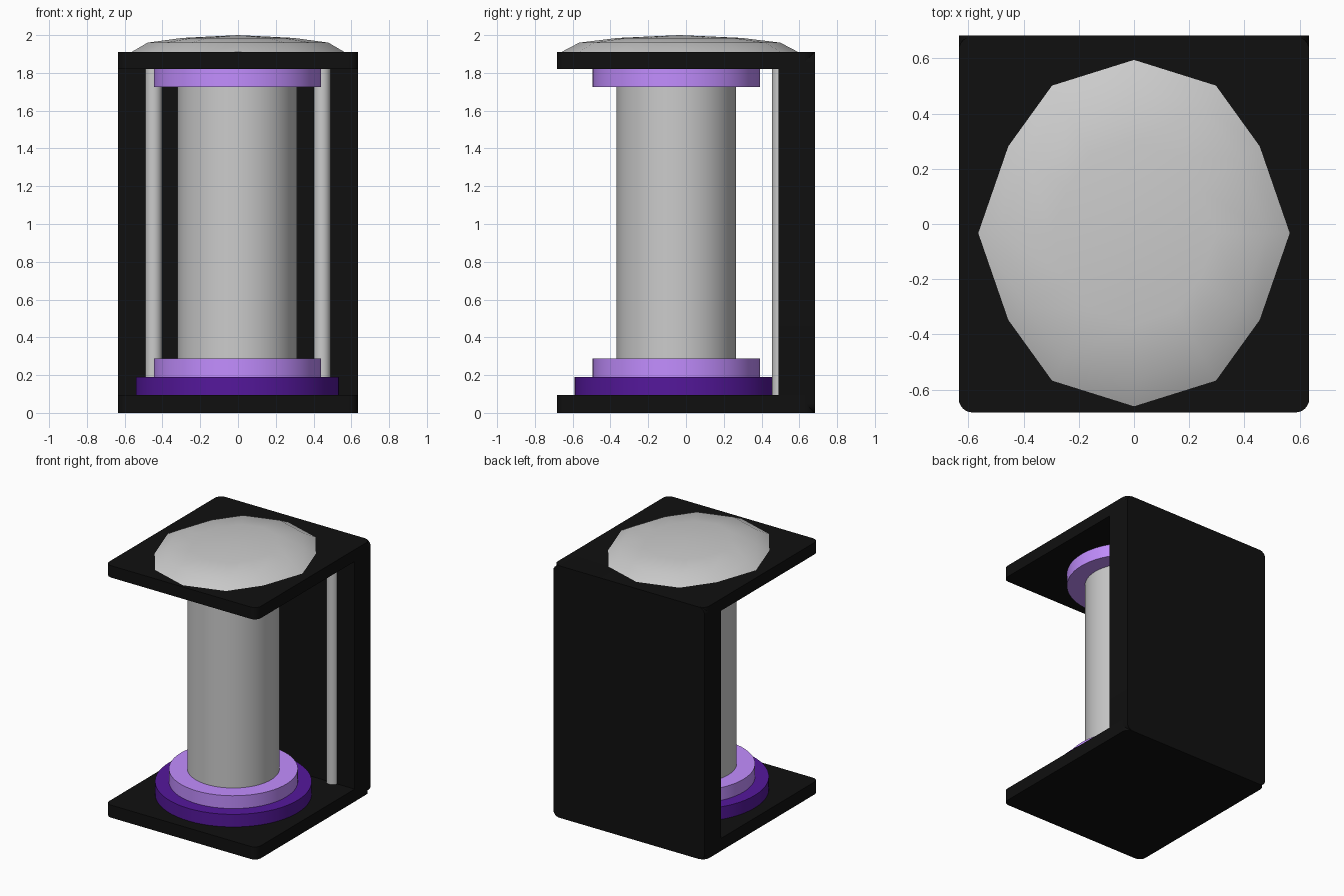
import bpy, bmesh, math
from mathutils import Matrix, Vector

if "Cube" in bpy.data.objects:
    bpy.data.objects.remove(bpy.data.objects["Cube"])


def material(name, rgb):
    m = bpy.data.materials.new(name)
    m.diffuse_color = (*rgb, 1)
    m.use_nodes = True
    m.node_tree.nodes["Principled BSDF"].inputs["Base Color"].default_value = m.diffuse_color
    return m


BLACK = material("black", (0.005, 0.005, 0.005))
LILAC = material("lilac", (0.54, 0.27, 1.0))
VIOLET = material("violet", (0.09, 0.009, 0.33))


def finish(bm, name, mat=None, angle=30):
    bmesh.ops.recalc_face_normals(bm, faces=bm.faces)
    me = bpy.data.meshes.new(name)
    bm.to_mesh(me)
    bm.free()
    ob = bpy.data.objects.new(name, me)
    bpy.context.collection.objects.link(ob)
    if mat:
        me.materials.append(mat)
    bpy.ops.object.select_all(action='DESELECT')
    bpy.context.view_layer.objects.active = ob
    ob.select_set(True)
    bpy.ops.object.shade_smooth_by_angle(angle=math.radians(angle))
    return ob


def rounded_box(name, lo, hi, axis, radius, mat):
    """Box whose four edges along the given axis are rounded."""
    lo, hi = Vector(lo), Vector(hi)
    bm = bmesh.new()
    bmesh.ops.create_cube(bm, size=1, matrix=Matrix.Translation((lo + hi) / 2)
                          @ Matrix.Diagonal((*(hi - lo), 1)))
    edges = [e for e in bm.edges
             if abs(e.verts[0].co[axis] - e.verts[1].co[axis]) > 1e-4]
    bmesh.ops.bevel(bm, geom=edges, offset=radius, segments=6,
                    profile=0.5, affect='EDGES')
    return finish(bm, name, mat)


def cylinder(name, x, y, r, z0, z1, mat=None, sides=64):
    bm = bmesh.new()
    bmesh.ops.create_cone(bm, cap_ends=True, segments=sides, radius1=r, radius2=r,
                          depth=z1 - z0,
                          matrix=Matrix.Translation((x, y, (z0 + z1) / 2)))
    return finish(bm, name, mat)


# Frame: base plate, top plate and back panel
for name, z0, z1 in (("base_plate", 0, 0.095), ("top_plate", 1.82, 1.91)):
    rounded_box(name, (-0.635, -0.683, z0), (0.635, 0.68, z1), 2, 0.05, BLACK)
rounded_box("back_panel", (-0.635, 0.49, 0), (0.635, 0.683, 1.91), 1, 0.05, BLACK)

# Central column with its collars
CX, CY = -0.003, -0.051
cylinder("column", CX, CY, 0.317, 0.19, 1.82)
cylinder("lower_collar", CX, CY, 0.443, 0.19, 0.287, LILAC)
cylinder("upper_collar", CX, CY, 0.443, 1.725, 1.82, LILAC)
cylinder("foot_disc", CX, CY, 0.538, 0.095, 0.19, VIOLET)

# Rear guide rods
for side, x in (("left", -0.447), ("right", 0.445)):
    cylinder(side + "_rod", x, 0.5, 0.045, 0.02, 1.88, sides=32)

# Low-poly domed cap
quarter = [(0.57, 0), (0.46, 0.318), (0.30, 0.54), (0, 0.634)]
half = quarter + [(-x, y) for x, y in quarter[-2::-1]]
outline = half + [(x, -y) for x, y in half[-2:0:-1]]
bm = bmesh.new()
rings = [[bm.verts.new((x * s, y * s - 0.033, z)) for x, y in outline]
         for s, z in ((1.005, 1.905), (0.84, 1.96), (0.52, 1.985))]
n = len(outline)
top = bm.verts.new((0, -0.033, 2.0))
for a, b in zip(rings, rings[1:]):
    for i in range(n):
        j = (i + 1) % n
        bm.faces.new((a[i], a[j], b[j], b[i]))
for i in range(n):
    bm.faces.new((rings[-1][i], rings[-1][(i + 1) % n], top))
bm.faces.new(rings[0][::-1])
finish(bm, "domed_cap", angle=50)
